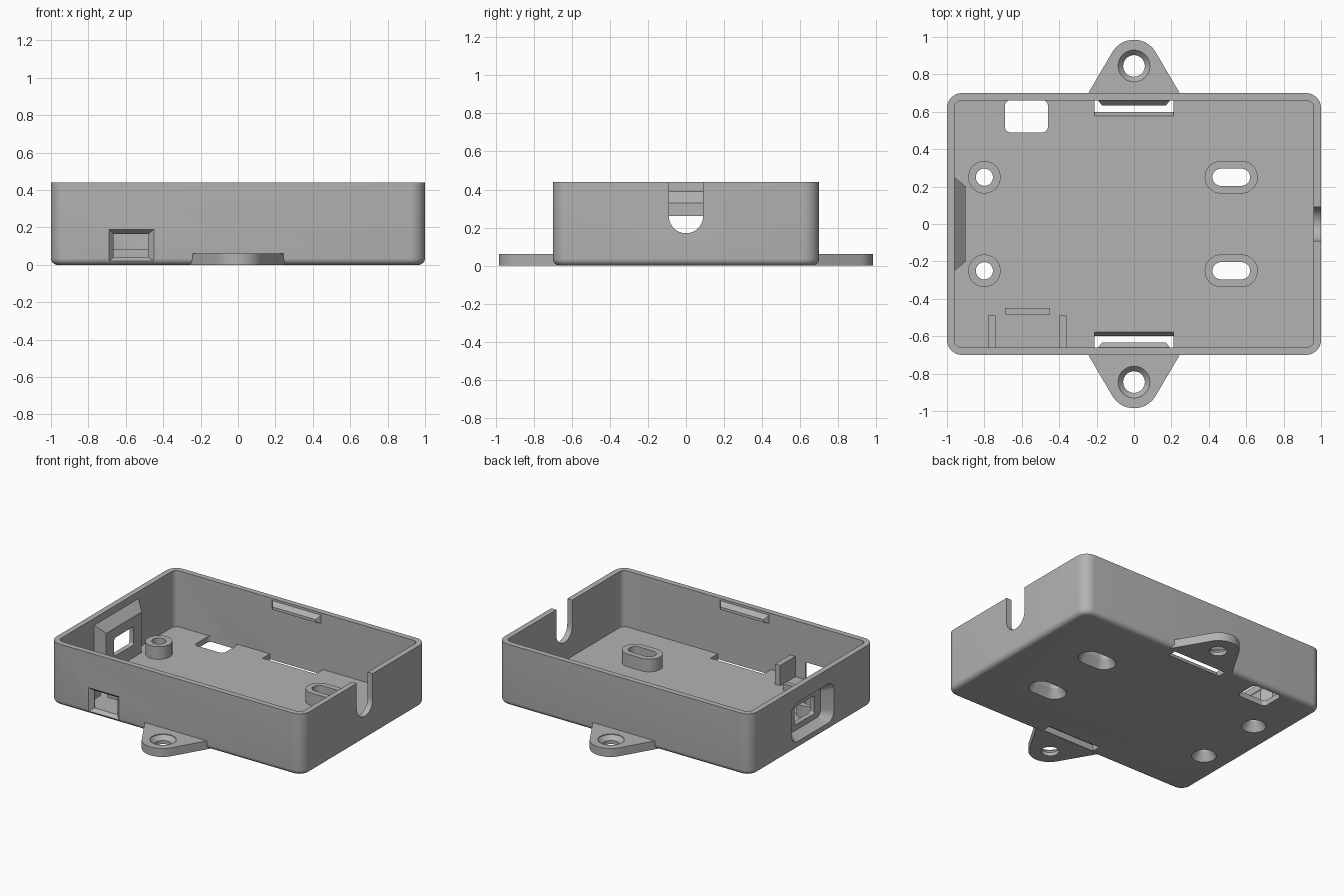
import bpy, bmesh, math

cube = bpy.data.objects.get("Cube")
if cube:
    bpy.data.objects.remove(cube, do_unlink=True)

grey = bpy.data.materials.new("plain grey")
grey.use_nodes = True
COLOUR = (0.45, 0.45, 0.45, 1)
grey.diffuse_color = COLOUR
grey.node_tree.nodes["Principled BSDF"].inputs["Base Color"].default_value = COLOUR

AXES = {"x": lambda u, v, w: (w, u, v),
        "y": lambda u, v, w: (u, w, v),
        "z": lambda u, v, w: (u, v, w)}


def rounded(u0, u1, v0, v1, r=0, n=8):
    """Rounded rectangle outline between the given limits."""
    if r == 0:
        return [(u1, v1), (u0, v1), (u0, v0), (u1, v0)]
    pts = []
    for q, (cu, cv) in enumerate([(u1 - r, v1 - r), (u0 + r, v1 - r),
                                  (u0 + r, v0 + r), (u1 - r, v0 + r)]):
        for i in range(n + 1):
            a = (q + i / n) * math.pi / 2
            pts.append((cu + r * math.cos(a), cv + r * math.sin(a)))
    return pts


def pill(cu, cv, half, r):
    """Circle, or a slot when half is above zero."""
    return rounded(cu - half - r, cu + half + r, cv - r, cv + r, r)


def loft(name, sections, axis="z"):
    """Closed solid through (offset, outline) sections along an axis."""
    bm = bmesh.new()
    rings = [[bm.verts.new(AXES[axis](u, v, w)) for u, v in pts] for w, pts in sections]
    count = len(rings[0])
    for a, b in zip(rings, rings[1:]):
        for i in range(count):
            j = (i + 1) % count
            bm.faces.new((a[i], a[j], b[j], b[i]))
    bm.faces.new(rings[0])
    bm.faces.new(rings[-1])
    bmesh.ops.remove_doubles(bm, verts=bm.verts, dist=1e-5)
    bmesh.ops.recalc_face_normals(bm, faces=bm.faces)
    mesh = bpy.data.meshes.new(name)
    bm.to_mesh(mesh)
    bm.free()
    mesh.materials.append(grey)
    obj = bpy.data.objects.new(name, mesh)
    bpy.context.collection.objects.link(obj)
    return obj


def cut(cutter, *targets):
    """Subtract the cutter from every target, then drop it."""
    for obj in targets:
        mod = obj.modifiers.new("cut", "BOOLEAN")
        mod.operation, mod.solver, mod.object = "DIFFERENCE", "EXACT", cutter
        bpy.context.view_layer.objects.active = obj
        bpy.ops.object.modifier_apply(modifier=mod.name)
    bpy.data.objects.remove(cutter, do_unlink=True)


parts = []


def part(*args):
    parts.append(loft(*args))
    return parts[-1]


# Tray shell with a rounded lower edge
FLOOR, TOP, FILLET = 0.04, 0.44, 0.035
sections = []
for i in range(7):
    a = i / 6 * math.pi / 2
    d = FILLET * (1 - math.sin(a))
    sections.append((FILLET * (1 - math.cos(a)),
                     rounded(d - 1, 1 - d, d - 0.7, 0.7 - d, 0.08 - d)))
sections.append((TOP, rounded(-1, 1, -0.7, 0.7, 0.08)))
shell = part("tray_shell", sections)
inside = rounded(-0.96, 0.96, -0.66, 0.66, 0.04)
cut(loft("cavity", [(FLOOR, inside), (0.6, inside)]), shell)

# Standoffs, round on one side and slotted on the other, countersunk below
for x, half, kind in ((-0.8, 0, "round"), (0.52, 0.055, "slotted")):
    for y, end in ((-0.25, "front"), (0.25, "back")):
        outer = pill(x, y, half, 0.087)
        post = part(f"{kind}_standoff_{end}", [(0.02, outer), (0.13, outer)])
        wide, bore = pill(x, y, half, 0.08), pill(x, y, half, 0.046)
        cut(loft("screw_hole", [(-0.02, wide), (0.005, wide), (0.06, bore), (0.2, bore)]),
            shell, post)

# Mounting tabs, floor slots and lid catches on the front and back
for s, end in ((-1, "front"), (1, "back")):
    arc = [math.radians(30 + 120 * i / 16) for i in range(17)]
    outline = [(0.262, s * 0.67)]
    outline += [(0.135 * math.cos(a), s * (0.85 + 0.135 * math.sin(a))) for a in arc]
    outline += [(-0.262, s * 0.67)]
    tab = part(f"mounting_tab_{end}", [(0, outline), (0.06, outline)])
    hole, sink = pill(0, s * 0.845, 0, 0.058), pill(0, s * 0.845, 0, 0.085)
    cut(loft("tab_hole", [(-0.02, hole), (0.025, hole), (0.055, sink), (0.08, sink)]), tab)

    def slot(inner):
        return rounded(-0.21, 0.21, *sorted((s * inner, s * 0.663)))
    cut(loft("floor_slot", [(-0.02, slot(0.605)), (0, slot(0.6)),
                            (FLOOR, slot(0.577)), (0.045, slot(0.575))]), shell)
    part(f"lid_catch_{end}", [(s * 0.67, rounded(-0.2, 0.2, 0.36, 0.435)),
                              (s * 0.633, rounded(-0.17, 0.17, 0.375, 0.395))], "y")

# Floor window in the back corner
opening = rounded(-0.69, -0.46, 0.49, 0.662, 0.03)
cut(loft("floor_window", [(-0.02, opening), (0.06, opening)]), shell)

# Port surround on the side wall, with a tapered recess and a port opening
surround = part("port_surround", [(-0.98, rounded(-0.25, 0.25, 0.03, 0.39)),
                                  (-0.96, rounded(-0.25, 0.25, 0.03, 0.39)),
                                  (-0.9, rounded(-0.2, 0.2, 0.03, 0.33))], "x")
port = rounded(-0.11, 0.11, 0.13, 0.26, 0.015)
cut(loft("port_recess", [(-1.02, rounded(-0.24, 0.24, 0.055, 0.335, 0.07)),
                         (-1, rounded(-0.24, 0.24, 0.055, 0.335, 0.07)),
                         (-0.935, rounded(-0.18, 0.18, 0.09, 0.3, 0.04)),
                         (-0.935, port), (-0.85, port)], "x"), shell, surround)

# Cable notch in the opposite wall
bottom = [math.pi * (1 + i / 20) for i in range(21)]
notch = [(0.09 * math.cos(a), 0.26 + 0.09 * math.sin(a)) for a in bottom]
notch += [(0.09, 0.6), (-0.09, 0.6)]
cut(loft("cable_notch", [(0.9, notch), (1.1, notch)], "x"), shell)

# Tapered switch window in the front wall
outer = rounded(-0.69, -0.45, 0.02, 0.19)
inner = rounded(-0.665, -0.48, 0.041, 0.165)
cut(loft("switch_window", [(-0.72, outer), (-0.7, outer), (-0.67, inner), (-0.6, inner)], "y"),
    shell)

# Ribs and stop that hold the switch
for x, side in ((-0.76, "right"), (-0.38, "left")):
    rib = rounded(x - 0.02, x + 0.02, -0.67, -0.49)
    part(f"switch_rib_{side}", [(0.02, rib), (0.185, rib)])
stop = rounded(-0.69, -0.45, -0.485, -0.45)
part("switch_stop", [(0.02, stop), (0.085, stop)])

# Smooth curved faces, sharp corners
bpy.ops.object.select_all(action="DESELECT")
for obj in parts:
    obj.select_set(True)
bpy.context.view_layer.objects.active = shell
bpy.ops.object.shade_smooth_by_angle(angle=math.radians(30))
